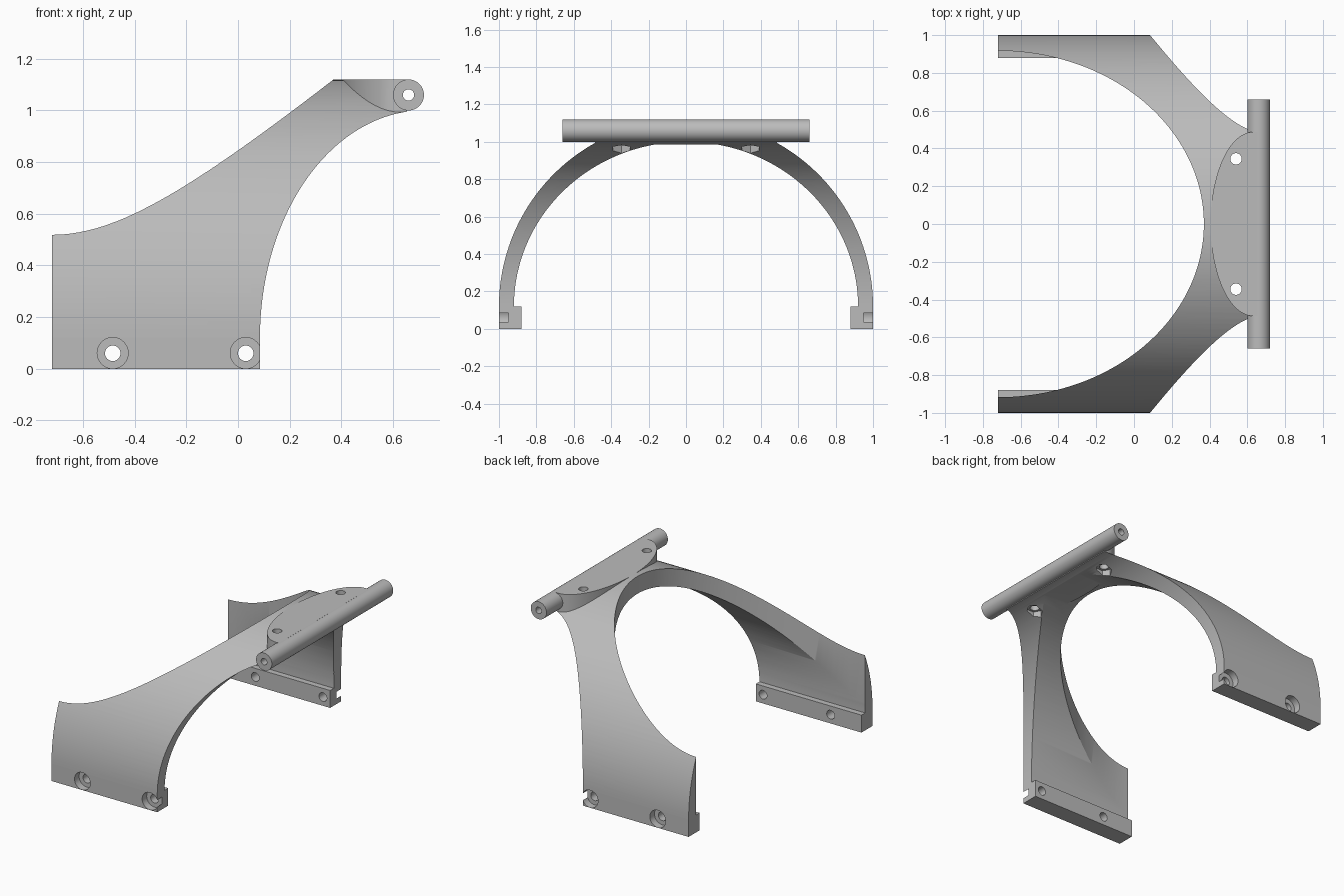
import bpy, bmesh, math

old = bpy.data.objects.get("Cube")
if old:
    bpy.data.objects.remove(old, do_unlink=True)

# Single plain grey
grey = bpy.data.materials.new("plain_grey")
grey.use_nodes = True
colour = (0.5, 0.5, 0.5, 1)
grey.diffuse_color = colour
grey.node_tree.nodes["Principled BSDF"].inputs["Base Color"].default_value = colour

BACK, FRONT, BASE = -0.72, 0.085, 0.12


def arc(cx, cy, a, b, start, end, n):
    """Points on an elliptical arc, angles in degrees."""
    step = math.radians(end - start) / n
    first = math.radians(start)
    return [(cx + a * math.cos(first + i * step), cy + b * math.sin(first + i * step))
            for i in range(n + 1)]


def circle(cx, cy, r, n=40):
    return arc(cx, cy, r, r, 0, 360, n)[:-1]


def prism(name, pts, axis, lo, hi):
    """Extrude a 2D outline along one axis."""
    place = {"x": lambda p, t: (t, p[0], p[1]),
             "y": lambda p, t: (p[0], t, p[1]),
             "z": lambda p, t: (p[0], p[1], t)}[axis]
    bm = bmesh.new()
    low = [bm.verts.new(place(p, lo)) for p in pts]
    high = [bm.verts.new(place(p, hi)) for p in pts]
    bm.faces.new(low)
    bm.faces.new(high)
    n = len(pts)
    for i in range(n):
        j = (i + 1) % n
        bm.faces.new((low[i], low[j], high[j], high[i]))
    bmesh.ops.recalc_face_normals(bm, faces=bm.faces)
    mesh = bpy.data.meshes.new(name)
    bm.to_mesh(mesh)
    bm.free()
    obj = bpy.data.objects.new(name, mesh)
    bpy.context.collection.objects.link(obj)
    mesh.materials.append(grey)
    return obj


def combine(obj, tool, operation="DIFFERENCE"):
    """Apply a boolean and discard the tool."""
    tool.hide_render = True
    mod = obj.modifiers.new("combine", "BOOLEAN")
    mod.operation, mod.solver, mod.object = operation, "EXACT", tool
    bpy.context.view_layer.objects.active = obj
    bpy.ops.object.modifier_apply(modifier=mod.name)
    bpy.data.objects.remove(tool, do_unlink=True)


def finish(obj):
    bpy.ops.object.select_all(action="DESELECT")
    obj.select_set(True)
    bpy.context.view_layer.objects.active = obj
    bpy.ops.object.shade_smooth_by_angle(angle=math.radians(25))


# Arched shell
outer = arc(0, BASE, 1, 1, 0, 180, 96)
inner = arc(0, BASE, 0.92, 0.88, 180, 0, 96)
frame = prism("arched_frame", outer + inner, "x", BACK, 0.655)

# Flat mounting pad on the crown
pad = arc(0.63, 0, 0.225, 0.487, 90, 270, 48) + [(0.655, -0.487), (0.655, 0.487)]
combine(frame, prism("pad", pad, "z", 0.985, 1.12), "UNION")

# Curved front opening and round rear opening
front_curve = arc(0.72, BASE, 0.635, 0.88, 180, 90, 64)
front_cut = [(FRONT, -0.2)] + front_curve + [(0.9, 1.0), (0.9, -0.2)]
combine(frame, prism("front_cut", front_cut, "y", -1.2, 1.2))
rear = arc(BACK, 0, 1.09, 0.917, -90, 90, 96) + [(-1, 0.917), (-1, -0.917)]
combine(frame, prism("rear_cut", rear, "z", -0.2, 1.4))

# Hinge tube
combine(frame, prism("tube", circle(0.66, 1.06, 0.06, 48), "y", -0.66, 0.66), "UNION")
combine(frame, prism("bore", circle(0.66, 1.06, 0.022), "y", -0.8, 0.8))

# Pad bolt holes with hexagonal nut pockets below
for y in (-0.345, 0.345):
    combine(frame, prism("bolt_hole", circle(0.54, y, 0.03), "z", 0.8, 1.3))
    combine(frame, prism("nut_pocket", circle(0.54, y, 0.052, 6), "z", 0.8, 0.985))
finish(frame)

# Foot rails with counterbored holes
for side, name in ((1, "left_foot_rail"), (-1, "right_foot_rail")):
    outline = [(0.88 * side, 0), (side, 0), (side, BASE), (0.88 * side, BASE)]
    rail = prism(name, outline, "x", BACK, FRONT)
    for x in (-0.485, 0.03):
        combine(rail, prism("hole", circle(x, 0.06, 0.03), "y", 0.8 * side, 1.1 * side))
        combine(rail, prism("counterbore", circle(x, 0.061, 0.06), "y", 0.95 * side, 1.1 * side))
    finish(rail)
